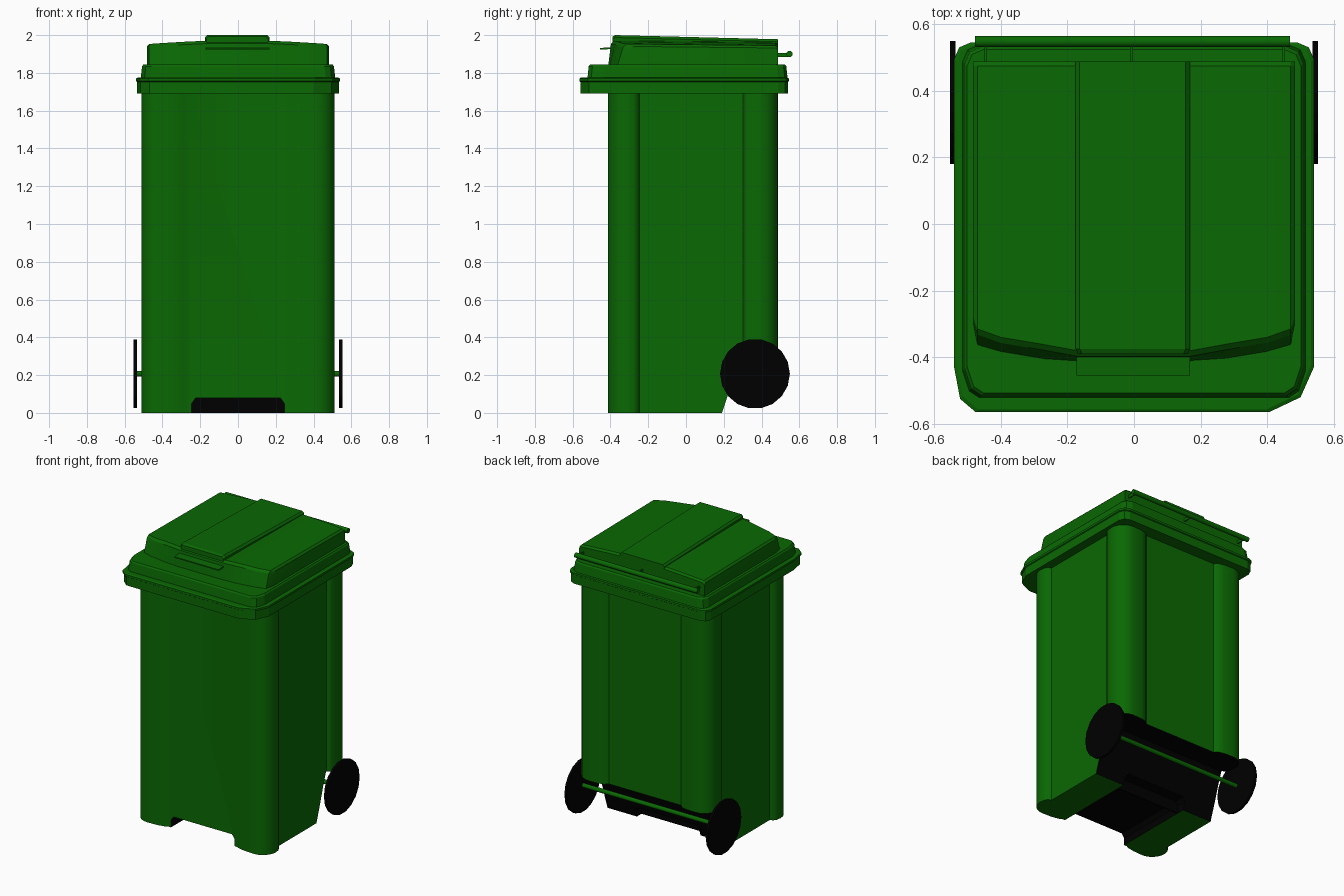
import bpy, math

if "Cube" in bpy.data.objects:
    bpy.data.objects.remove(bpy.data.objects["Cube"])


def material(name, rgb):
    m = bpy.data.materials.new(name)
    m.diffuse_color = (*rgb, 1)
    m.use_nodes = True
    m.node_tree.nodes["Principled BSDF"].inputs["Base Color"].default_value = m.diffuse_color
    return m


GREEN = material("green_plastic", (0.003, 0.140, 0.001))
BLACK = material("black_rubber", (0.0, 0.0, 0.0))


def loft(name, rings, mat, smooth=None):
    """Skin a stack of equal-length point rings and cap both ends."""
    n = len(rings[0])
    verts = [p for r in rings for p in r]
    faces = [(k * n + i, k * n + (i + 1) % n, (k + 1) * n + (i + 1) % n, (k + 1) * n + i)
             for k in range(len(rings) - 1) for i in range(n)]
    faces += [tuple(reversed(range(n))), tuple(range(len(verts) - n, len(verts)))]
    me = bpy.data.meshes.new(name)
    me.from_pydata(verts, [], faces)
    ob = bpy.data.objects.new(name, me)
    bpy.context.collection.objects.link(ob)
    me.materials.append(mat)
    bpy.ops.object.select_all(action='DESELECT')
    ob.select_set(True)
    bpy.context.view_layer.objects.active = ob
    bpy.ops.object.mode_set(mode='EDIT')
    bpy.ops.mesh.select_all(action='SELECT')
    bpy.ops.mesh.normals_make_consistent(inside=False)
    bpy.ops.object.mode_set(mode='OBJECT')
    if smooth:
        bpy.ops.object.shade_smooth_by_angle(angle=math.radians(smooth))
    return ob


def box(name, x0, x1, y0, y1, z0, z1, mat):
    return loft(name, [[(x0, y0, z), (x1, y0, z), (x1, y1, z), (x0, y1, z)] for z in (z0, z1)], mat)


def rod(name, x0, x1, y, z, r, n, mat, smooth=None):
    ring = [(y + r * math.cos(2 * math.pi * i / n), z + r * math.sin(2 * math.pi * i / n)) for i in range(n)]
    return loft(name, [[(x, a, b) for a, b in ring] for x in (x0, x1)], mat, smooth)


def mirrored(half):
    """Complete a right-hand outline (front to back) with its left half."""
    return half + [(-x, y) for x, y in reversed(half)]


# Body: panels between four bulging corner posts
def arc(cx, cy, r, a0):
    return [(cx + r * math.cos(math.radians(a0 + t)), cy + r * math.sin(math.radians(a0 + t)))
            for t in range(0, 91, 15)]


half = ([(0.265, -0.388), (0.29, -0.40), (0.34, -0.409)] + arc(0.412, -0.312, 0.10, -90) +
        [(0.506, -0.275), (0.495, -0.258), (0.472, -0.246), (0.472, 0.303), (0.493, 0.315), (0.506, 0.34)] +
        arc(0.412, 0.387, 0.10, 0) + [(0.34, 0.484), (0.30, 0.474), (0.277, 0.452)])
section = mirrored(half)
body = loft("bin_body", [[(x, y, z) for x, y in section] for z in (0, 1.72)], GREEN)
body.data.materials.append(BLACK)

# Cut the underside channel and the wheel well, leaving black faces
channel = [(-0.245, -0.1), (-0.245, 0.05), (-0.225, 0.078), (0.225, 0.078), (0.245, 0.05), (0.245, -0.1)]
well = [(0.15, -0.1), (0.19, 0), (0.23, 0.12), (0.27, 0.25), (0.295, 0.318), (0.7, 0.318), (0.7, -0.1)]
cutters = [loft("channel_cutter", [[(x, y, z) for x, z in channel] for y in (-0.7, 0.7)], BLACK),
           loft("well_cutter", [[(x, y, z) for y, z in well] for x in (-0.8, 0.8)], BLACK)]
for c in cutters:
    c.hide_render = True
    mod = body.modifiers.new(c.name, 'BOOLEAN')
    mod.operation = 'DIFFERENCE'
    mod.solver = 'EXACT'
    mod.material_mode = 'TRANSFER'
    mod.object = c
    bpy.context.view_layer.objects.active = body
    bpy.ops.object.modifier_apply(modifier=mod.name)
    bpy.data.objects.remove(c)
bpy.ops.object.select_all(action='DESELECT')
body.select_set(True)
bpy.context.view_layer.objects.active = body
bpy.ops.object.shade_smooth_by_angle(angle=math.radians(32))

# Black web closing the channel under the floor
box("channel_web", -0.245, 0.245, 0.13, 0.14, 0.0, 0.079, BLACK)


# Rim and lid base: chamfered outlines stacked as bands
def band(name, w, f, b, corners, levels):
    rings = []
    for z, d in levels:
        W, F, B = w - d, f + d, b - d
        right, left = ([(s * (W - dx), F + dy) for dx, dy in c] +
                       [(s * W, B - 0.05), (s * (W - 0.015), B - 0.015), (s * (W - 0.05), B)]
                       for s, c in ((1, corners[0]), (-1, corners[1])))
        rings.append([(x, y, z) for x, y in right + left[::-1]])
    return loft(name, rings, GREEN)


flange_corners = ([(0.135, 0), (0.04, 0.045), (0, 0.135)], [(0.065, 0), (0.018, 0.04), (0, 0.135)])
base_corners = ([(0.05, 0), (0.02, 0.02), (0, 0.08)],) * 2
band("rim_flange", 0.54, -0.565, 0.545, flange_corners,
     [(1.692, 0.006), (1.752, 0.006), (1.756, 0), (1.77, 0), (1.775, 0.008)])
band("lid_base", 0.515, -0.522, 0.538, base_corners, [(1.77, 0), (1.835, 0.007), (1.845, 0.014)])

# Lid: crowned top with a curved, sloping front
# station: x, front y at base, front y at top, top height
stations = [(0.483, -0.30, -0.285, 1.94), (0.47, -0.365, -0.32, 1.953), (0.40, -0.385, -0.345, 1.958),
            (0.28, -0.405, -0.365, 1.965), (0.17, -0.412, -0.385, 1.97)]
stations = [(-x, a, b, z) for x, a, b, z in stations] + stations[::-1]
loft("lid", [[(x, a, 1.835), (x, b - 0.012, z - 0.015), (x, b + 0.005, z), (x, 0.475, z - 0.008),
              (x, 0.488, z - 0.02), (x, 0.488, 1.835)] for x, a, b, z in stations], GREEN, 20)

# Raised centre panel on the lid
panel = [(-0.17, 1.94), (-0.175, 1.985), (-0.163, 1.998), (0.155, 1.998), (0.168, 1.985), (0.163, 1.94)]
loft("lid_centre_panel", [[(x * s, y, z - dz) for x, z in panel]
                          for y, s, dz in ((-0.39, 0.96, 0.006), (-0.375, 1, -0.002), (0.488, 1, 0.02))], GREEN)

# Front grip lip
loft("lid_grip", [[(x, -0.455, 1.924), (x, -0.455, 1.932), (x, -0.385, 1.936), (x, -0.385, 1.926)]
                  for x in (-0.172, 0.168)], GREEN)

# Rear handle bar with brackets
rod("rear_handle_bar", -0.478, 0.468, 0.548, 1.90, 0.017, 10, GREEN, 40)
for i, x in enumerate((-0.445, -0.008, 0.45)):
    box(f"handle_bracket_{i + 1}", x - 0.004, x + 0.004, 0.47, 0.54, 1.885, 1.905, GREEN)

# Axle and wheels
rod("axle", -0.545, 0.545, 0.365, 0.207, 0.015, 10, GREEN, 40)
for side, s in (("left", -1), ("right", 1)):
    rod(f"{side}_wheel", s * 0.536, s * 0.553, 0.365, 0.207, 0.185, 18, BLACK)
